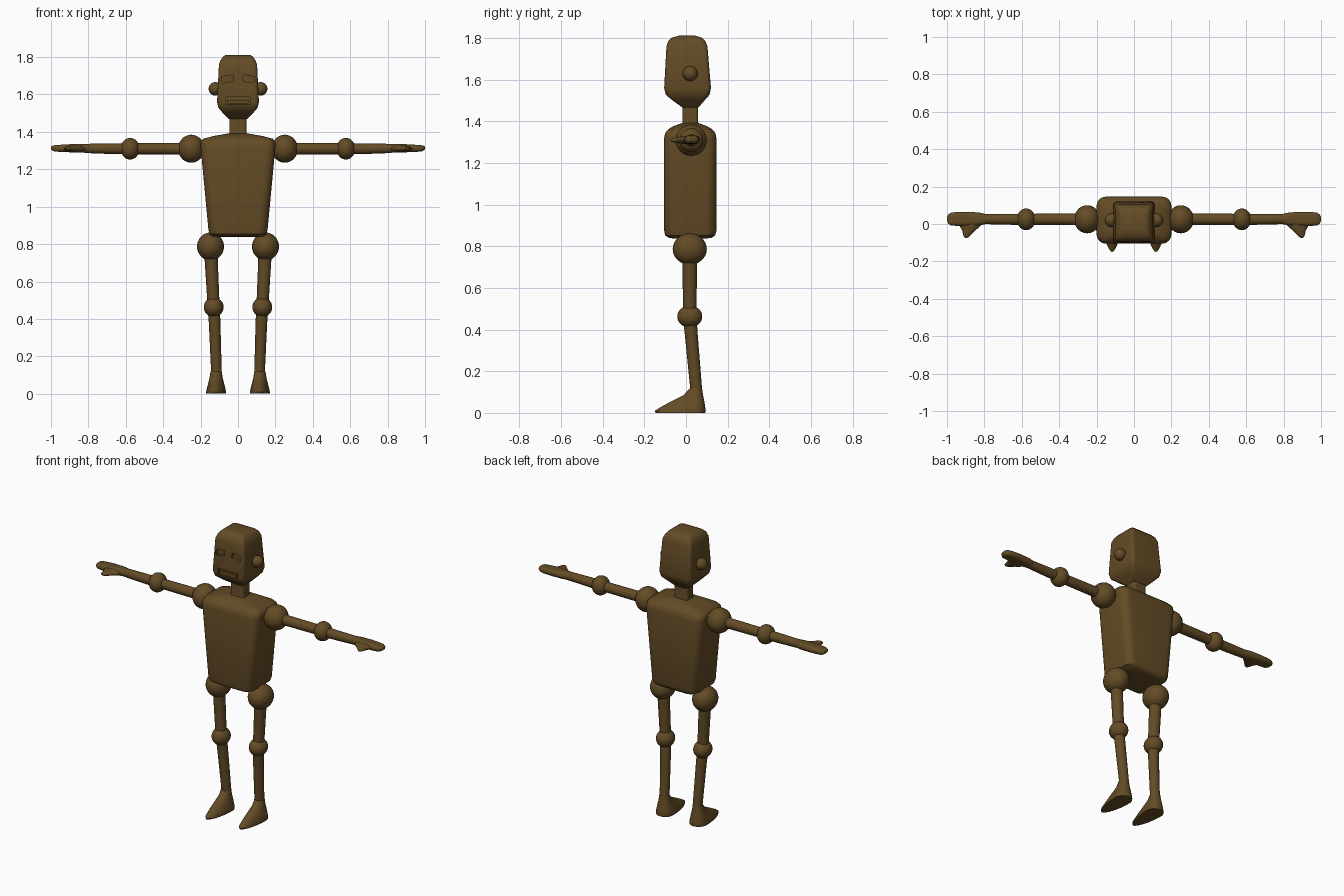
import bpy, bmesh, math
from mathutils import Vector

if "Cube" in bpy.data.objects:
    bpy.data.objects.remove(bpy.data.objects["Cube"])

brown = bpy.data.materials.new("wood brown")
brown.diffuse_color = (0.125, 0.071, 0.019, 1)
brown.use_nodes = True
brown.node_tree.nodes["Principled BSDF"].inputs["Base Color"].default_value = brown.diffuse_color


def finish(ob, angle=40):
    ob.data.materials.clear()
    ob.data.materials.append(brown)
    bpy.ops.object.select_all(action='DESELECT')
    ob.select_set(True)
    bpy.context.view_layer.objects.active = ob
    bpy.ops.object.shade_smooth_by_angle(angle=math.radians(angle))
    return ob


def rrect(u0, u1, v0, v1, r, n=6):
    """Rounded rectangle as (u, v) points; a large r gives a circle or stadium."""
    r = min(r, (u1 - u0) / 2 - 1e-4, (v1 - v0) / 2 - 1e-4)
    corners = [(u1 - r, v1 - r), (u0 + r, v1 - r), (u0 + r, v0 + r), (u1 - r, v0 + r)]
    return [(cu + r * math.cos(math.pi / 2 * (k + i / n)),
             cv + r * math.sin(math.pi / 2 * (k + i / n)))
            for k, (cu, cv) in enumerate(corners) for i in range(n + 1)]


def loft(name, rings, angle=40):
    """Skin a list of rings of 3D points and cap both ends."""
    bm = bmesh.new()
    vs = [[bm.verts.new(p) for p in ring] for ring in rings]
    n = len(vs[0])
    for a, b in zip(vs, vs[1:]):
        for i in range(n):
            bm.faces.new((a[i], a[(i + 1) % n], b[(i + 1) % n], b[i]))
    bm.faces.new(vs[0])
    bm.faces.new(vs[-1])
    bmesh.ops.recalc_face_normals(bm, faces=bm.faces)
    me = bpy.data.meshes.new(name)
    bm.to_mesh(me)
    bm.free()
    ob = bpy.data.objects.new(name, me)
    bpy.context.collection.objects.link(ob)
    return finish(ob, angle)


def z_loft(name, sections, angle=40):
    """Sections are (z, half width, y front, y back, corner radius)."""
    return loft(name, [[(u, v, z) for u, v in rrect(-hx, hx, y0, y1, r)]
                       for z, hx, y0, y1, r in sections], angle)


def x_loft(name, s, sections):
    """Sections along x are (x, y0, y1, z0, z1), mirrored by s."""
    return loft(name, [[(s * x, u, v) for u, v in rrect(y0, y1, z0, z1, 1)]
                       for x, y0, y1, z0, z1 in sections])


def limb(name, points):
    """Round upright rod through (x, y, z, radius) points."""
    return loft(name, [[(x + r * math.cos(t * math.pi / 10), y + r * math.sin(t * math.pi / 10), z)
                        for t in range(20)] for x, y, z, r in points])


def ball(name, loc, scale):
    bpy.ops.mesh.primitive_uv_sphere_add(segments=28, ring_count=16, radius=1, location=loc)
    ob = bpy.context.object
    ob.name = name
    ob.scale = scale
    return finish(ob, 60)


# torso and neck
z_loft("torso", [(0.838, 0.10, -0.06, 0.10, 0.03), (0.842, 0.135, -0.085, 0.125, 0.045),
                 (0.853, 0.152, -0.1, 0.14, 0.05), (0.875, 0.158, -0.105, 0.146, 0.05),
                 (1.32, 0.2, -0.105, 0.146, 0.05), (1.345, 0.199, -0.1, 0.141, 0.05),
                 (1.363, 0.187, -0.085, 0.125, 0.05), (1.378, 0.13, -0.06, 0.1, 0.04),
                 (1.392, 0.05, -0.02, 0.062, 0.02)])
z_loft("neck", [(1.36, 0.052, -0.022, 0.064, 0.02), (1.40, 0.046, -0.016, 0.058, 0.015),
                (1.49, 0.046, -0.016, 0.058, 0.015)])

# head
head = z_loft("head", [(1.468, 0.048, -0.018, 0.06, 0.015), (1.50, 0.08, -0.063, 0.088, 0.018),
                       (1.528, 0.104, -0.097, 0.113, 0.02), (1.56, 0.112, -0.105, 0.12, 0.02),
                       (1.76, 0.102, -0.094, 0.103, 0.02), (1.785, 0.092, -0.086, 0.094, 0.02),
                       (1.803, 0.079, -0.068, 0.076, 0.02), (1.812, 0.066, -0.035, 0.045, 0.02)])

# recessed eyes and mouth
for loc, size, tilt in [((0.056, -0.1, 1.683), (0.062, 0.036, 0.034), 0.16),
                        ((-0.056, -0.1, 1.683), (0.062, 0.036, 0.034), -0.16),
                        ((0, -0.105, 1.568), (0.136, 0.036, 0.036), 0)]:
    bpy.ops.mesh.primitive_cube_add(size=1, location=loc, rotation=(0, tilt, 0))
    cutter = bpy.context.object
    cutter.scale = size
    cutter.hide_render = True
    mod = head.modifiers.new("slot", 'BOOLEAN')
    mod.operation = 'DIFFERENCE'
    mod.object = cutter
    bpy.context.view_layer.objects.active = head
    bpy.ops.object.modifier_move_to_index(modifier=mod.name, index=0)
    bpy.ops.object.modifier_apply(modifier=mod.name)
    bpy.data.objects.remove(cutter)
# lower lip bar inside the mouth
bpy.ops.mesh.primitive_cube_add(size=1, location=(0, -0.094, 1.561))
bpy.context.object.name = "lip"
bpy.context.object.scale = (0.12, 0.014, 0.02)
finish(bpy.context.object)

for s, side in ((1, "left"), (-1, "right")):
    ball(side + "_ear", (s * 0.122, 0.02, 1.63), (0.035, 0.036, 0.036))

    # arm with ball joints
    ball(side + "_shoulder", (s * 0.25, 0.025, 1.31), (0.07, 0.075, 0.075))
    ball(side + "_elbow", (s * 0.577, 0.025, 1.31), (0.05, 0.058, 0.058))
    x_loft(side + "_arm", s, [(0.18, -0.01, 0.06, 1.275, 1.345), (0.33, -0.006, 0.056, 1.279, 1.341),
                              (0.66, -0.004, 0.054, 1.281, 1.339), (0.82, 0.0, 0.052, 1.287, 1.336)])

    # flat hand and thumb
    x_loft(side + "_hand", s, [(0.78, 0.002, 0.05, 1.29, 1.335), (0.83, -0.008, 0.062, 1.29, 1.335),
                               (0.90, -0.012, 0.065, 1.291, 1.334), (0.95, -0.01, 0.064, 1.293, 1.331),
                               (0.98, -0.007, 0.06, 1.295, 1.329), (0.994, 0.003, 0.05, 1.301, 1.325),
                               (1.0, 0.018, 0.035, 1.307, 1.319)])
    thumb = [(0.02, 0.80, 0.94, 0.02), (-0.015, 0.825, 0.93, 0.018), (-0.035, 0.85, 0.918, 0.015),
             (-0.055, 0.87, 0.914, 0.012), (-0.068, 0.882, 0.91, 0.008), (-0.074, 0.89, 0.903, 0.004)]
    loft(side + "_thumb", [[(s * ((x0 + x1) / 2 + (x1 - x0) / 2 * math.cos(t * math.pi / 8)), y,
                             1.31 + h * math.sin(t * math.pi / 8)) for t in range(16)]
                           for y, x0, x1, h in thumb])

    # leg with ball joints
    ball(side + "_hip", (s * 0.147, 0.018, 0.787), (0.072, 0.082, 0.075))
    ball(side + "_knee", (s * 0.13, 0.018, 0.463), (0.053, 0.06, 0.053))
    limb(side + "_thigh", [(s * 0.147, 0.018, 0.78, 0.04), (s * 0.143, 0.018, 0.71, 0.035),
                           (s * 0.13, 0.018, 0.46, 0.032)])
    limb(side + "_shin", [(s * 0.13, 0.018, 0.46, 0.033), (s * 0.125, 0.025, 0.38, 0.031),
                          (s * 0.114, 0.052, 0.08, 0.028)])

    # wedge foot: (z, half width, toe y, heel y), pointed at the toe
    rings = []
    for z, hx, toe, heel in [(0, 0.053, -0.146, 0.092), (0.01, 0.053, -0.15, 0.095),
                             (0.03, 0.049, -0.118, 0.092), (0.055, 0.043, -0.072, 0.088),
                             (0.085, 0.035, -0.012, 0.082), (0.12, 0.03, 0.02, 0.077)]:
        mid = heel - hx
        ring = []
        for t in range(32):
            c, n = math.cos(t * math.pi / 16), math.sin(t * math.pi / 16)
            w = math.copysign(abs(c) ** (1.25 if n < 0 else 1), c)
            ring.append((s * 0.117 + hx * w, mid + n * ((heel - mid) if n > 0 else (mid - toe)), z))
        rings.append(ring)
    loft(side + "_foot", rings)
